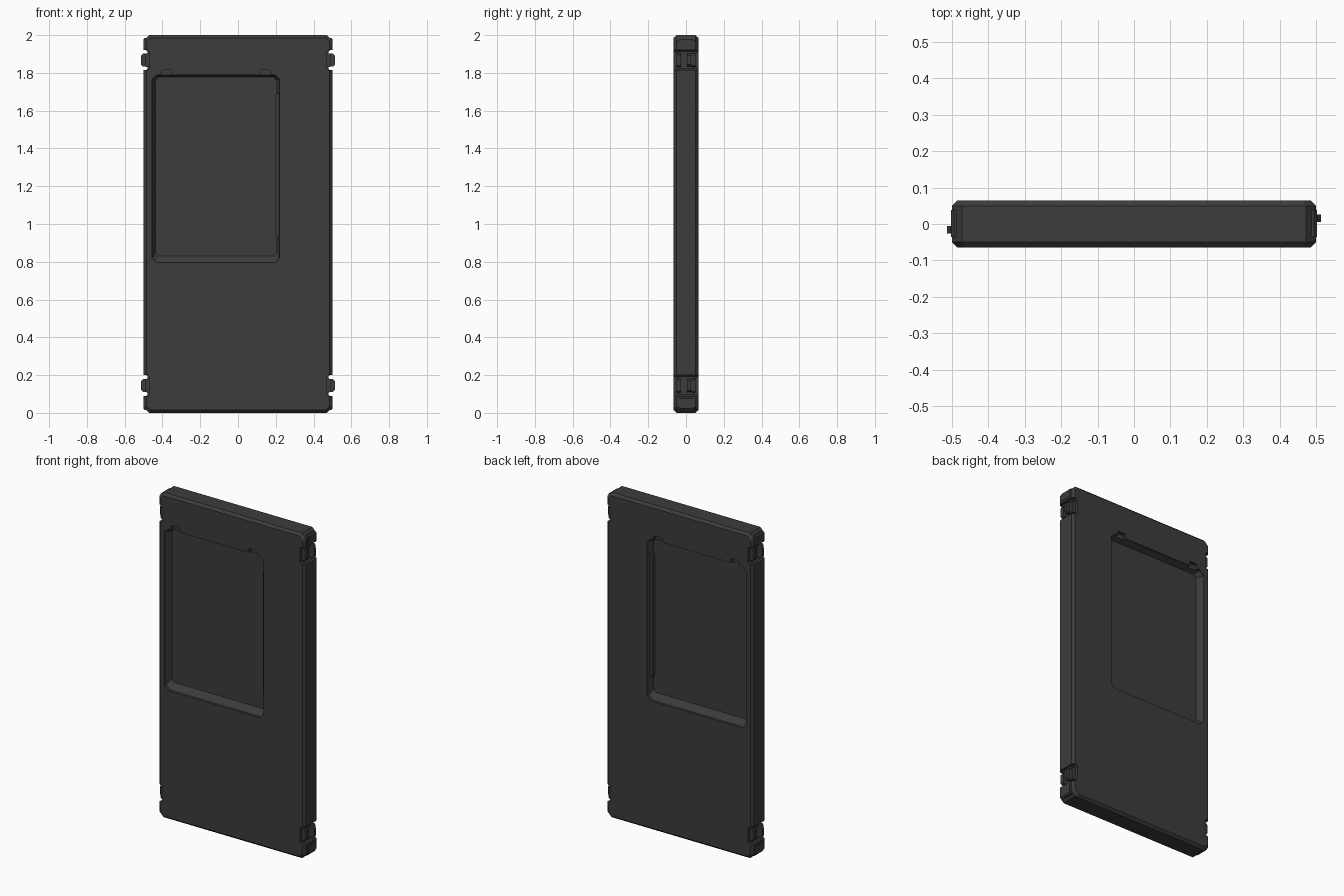
import bpy, bmesh

if "Cube" in bpy.data.objects:
    bpy.data.objects.remove(bpy.data.objects["Cube"])

mat = bpy.data.materials.new("dark_grey")
mat.diffuse_color = (0.045, 0.045, 0.045, 1)
mat.use_nodes = True
mat.node_tree.nodes["Principled BSDF"].inputs["Base Color"].default_value = mat.diffuse_color


def outline(x0, x1, z0, z1, c):
    """Rectangle with cut corners in the x-z plane."""
    return [(x0 + c, z0), (x1 - c, z0), (x1, z0 + c), (x1, z1 - c),
            (x1 - c, z1), (x0 + c, z1), (x0, z1 - c), (x0, z0 + c)]


def loft(name, sections):
    """Closed solid through (y, outline) sections."""
    bm = bmesh.new()
    rings = [[bm.verts.new((x, y, z)) for x, z in pts] for y, pts in sections]
    n = len(rings[0])
    bm.faces.new(rings[0])
    bm.faces.new(rings[-1][::-1])
    for a, b in zip(rings, rings[1:]):
        for i in range(n):
            bm.faces.new((a[i], b[i], b[(i + 1) % n], a[(i + 1) % n]))
    bmesh.ops.recalc_face_normals(bm, faces=bm.faces)
    me = bpy.data.meshes.new(name)
    bm.to_mesh(me)
    bm.free()
    ob = bpy.data.objects.new(name, me)
    bpy.context.collection.objects.link(ob)
    me.materials.append(mat)
    return ob


def box(name, x0, x1, y0, y1, z0, z1, c=0.003):
    x0, x1 = sorted((x0, x1))
    return loft(name, [(y0, outline(x0, x1, z0, z1, c)),
                       (y1, outline(x0, x1, z0, z1, c))])


def cut(target, cutter):
    m = target.modifiers.new("cut", 'BOOLEAN')
    m.operation = 'DIFFERENCE'
    m.solver = 'EXACT'
    m.object = cutter
    bpy.context.view_layer.objects.active = target
    bpy.ops.object.modifier_apply(modifier=m.name)
    bpy.data.objects.remove(cutter)


# Door slab with chamfered rim
H, B = 0.065, 0.015
inner = outline(-0.484, 0.484, 0.014, 1.986, 0.022)
outer = outline(-0.499, 0.499, 0, 2, 0.028)
door = loft("door_panel", [(-H, inner), (-H + B, outer), (H - B, outer), (H, inner)])

# Window recess on both faces, leaving a thin pane
for s in (-1, 1):
    mouth = outline(-0.455, 0.22, 0.795, 1.79, 0.025)
    floor = outline(-0.438, 0.207, 0.83, 1.777, 0.018)
    cut(door, loft("recess_cutter", [(s * 0.1, mouth), (s * H, mouth),
                                     (s * 0.05, mouth), (s * 0.018, floor)]))
    # Small notches above the recess
    for x in (-0.38, 0.145):
        y = sorted((s * 0.1, s * 0.045))
        cut(door, box("notch_cutter", x - 0.03, x + 0.03, *y, 1.77, 1.818, 0.008))
    # Latch strip along the right wall
    y = sorted((s * 0.015, s * 0.042))
    box("latch_strip", 0.198, 0.222, *y, 0.93, 1.69, 0.006)

# Edge notches with hinge brackets at all four corners
for sx in (-1, 1):
    for z0, z1 in ((0.09, 0.2), (1.815, 1.92)):
        for s in (-1, 1):
            y = sorted((s * 0.1, s * 0.042))
            cut(door, box("side_cutter", sx * 0.468, sx * 0.6, *y, z0, z1, 0.01))
        cut(door, box("channel_cutter", sx * 0.478, sx * 0.6, -0.1, 0.1, z0, z1, 0.008))
        m = (z0 + z1) / 2
        # Bracket cheeks and the projecting hook
        for s in (-1, 1):
            y = sorted((s * 0.026, s * 0.05))
            box("bracket_cheek", sx * 0.44, sx * 0.493, *y, m - 0.036, m + 0.036, 0.008)
        yc = 0.016 * sx
        box("hook", sx * 0.46, sx * 0.513, yc - 0.01, yc + 0.01, m - 0.034, m + 0.034, 0.01)
    # Raised end caps beside the notches
    for z0, z1 in ((0.015, 0.085), (1.925, 1.985)):
        box("end_cap", sx * 0.465, sx * 0.501, -0.036, 0.038, z0, z1, 0.008)
